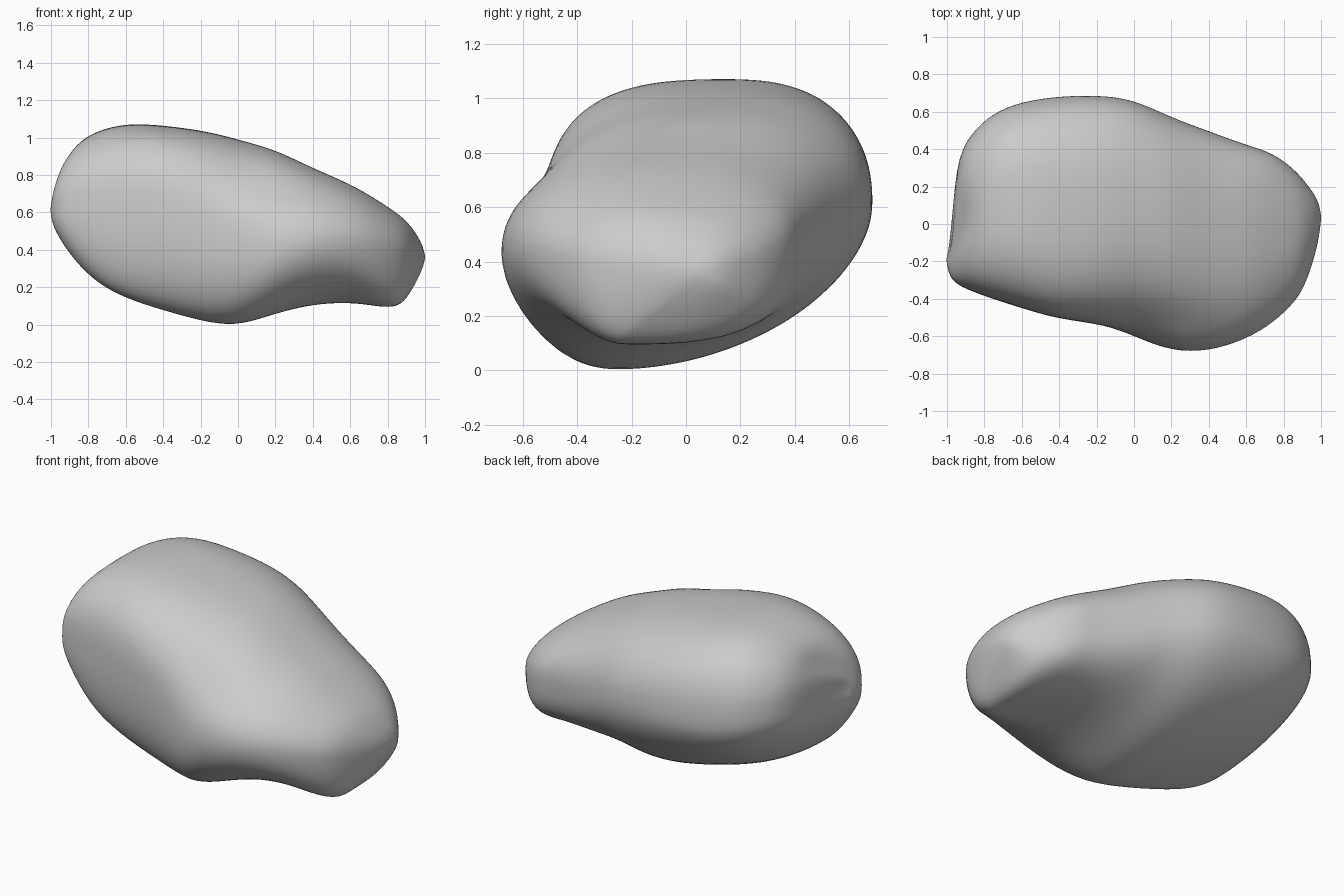
import bpy, bmesh, math
from mathutils import Vector

SEGMENTS = 40

# Cross-sections along the boulder:
# x, front y, its z, back y, its z, bottom z, its y, top z, its y
SECTIONS = [
    (-0.99, -0.27, 0.61, -0.09, 0.63, 0.53, -0.20, 0.72, -0.18),
    (-0.955, -0.32, 0.61, 0.33, 0.66, 0.46, -0.20, 0.86, 0.02),
    (-0.88, -0.355, 0.61, 0.48, 0.65, 0.35, -0.22, 0.965, 0.06),
    (-0.76, -0.40, 0.60, 0.60, 0.63, 0.22, -0.24, 1.04, 0.14),
    (-0.60, -0.45, 0.60, 0.66, 0.61, 0.135, -0.25, 1.083, 0.17),
    (-0.40, -0.515, 0.62, 0.69, 0.60, 0.075, -0.25, 1.07, 0.14),
    (-0.15, -0.535, 0.50, 0.695, 0.60, -0.002, -0.25, 1.035, 0.10),
    (0.02, -0.61, 0.38, 0.665, 0.58, -0.012, -0.24, 0.985, 0.06),
    (0.20, -0.69, 0.43, 0.57, 0.54, 0.06, -0.20, 0.943, 0.0),
    (0.40, -0.69, 0.46, 0.50, 0.50, 0.11, -0.18, 0.835, -0.08),
    (0.60, -0.62, 0.46, 0.42, 0.48, 0.12, -0.20, 0.755, -0.12),
    (0.74, -0.535, 0.44, 0.39, 0.44, 0.095, -0.23, 0.67, -0.12),
    (0.86, -0.42, 0.41, 0.29, 0.39, 0.08, -0.23, 0.59, -0.10),
    (0.92, -0.32, 0.39, 0.22, 0.37, 0.165, -0.18, 0.535, -0.06),
    (0.98, -0.13, 0.37, 0.14, 0.36, 0.28, -0.01, 0.445, 0.01),
]
LEFT_TIP = (-1.005, -0.19, 0.61)
RIGHT_TIP = (1.004, 0.04, 0.36)

# Local dents: centre, radius, push
DENTS = [
    ((-0.96, 0.04, 0.76), 0.14, (0.08, 0.0, 0.0)),
    ((0.52, -0.42, 0.16), 0.15, (0.0, 0.01, 0.02)),
    ((0.20, -0.56, 0.76), 0.17, (0.0, 0.03, -0.03)),
]


def blend(x, x0, x1, a, b):
    """Smoothly go from a (at x0) to b (at x1)."""
    t = min(1, max(0, (x - x0) / (x1 - x0)))
    return a + (b - a) * t * t * (3 - 2 * t)


def section_ring(s):
    """Four superellipse quadrants joined at the section's extreme points."""
    x, yf, zf, yb, zb, z0, y0, z1, y1 = s
    ring = []
    for i in range(SEGMENTS):
        a = 2 * math.pi * i / SEGMENTS
        c, n = math.cos(a), math.sin(a)
        side_y, side_z = (yb, zb) if c >= 0 else (yf, zf)
        end_y, end_z = (y1, z1) if n >= 0 else (y0, z0)
        if n >= 0:
            e = 0.79 if c >= 0 else blend(x, -0.3, 0.25, 0.68, 1.0)
        elif c >= 0:
            e = blend(x, 0.05, 0.6, 1.1, 0.66)
        else:
            e = blend(x, 0.05, 0.4, 0.84, 1.03)
        ring.append(Vector((x,
                            end_y + (side_y - end_y) * abs(c) ** e,
                            side_z + (end_z - side_z) * abs(n) ** e)))
    return ring


def dent(p):
    q = p.copy()
    for centre, r, push in DENTS:
        q += Vector(push) * math.exp(-((p - Vector(centre)).length / r) ** 2)
    return q


# Boulder body lofted through the sections
bm = bmesh.new()
rings = [[bm.verts.new(dent(p)) for p in section_ring(s)] for s in SECTIONS]
for a, b in zip(rings, rings[1:]):
    for i in range(SEGMENTS):
        j = (i + 1) % SEGMENTS
        bm.faces.new((a[i], a[j], b[j], b[i]))

# Rounded ends
for ring, tip in ((rings[0], LEFT_TIP), (rings[-1], RIGHT_TIP)):
    t = bm.verts.new(tip)
    for i in range(SEGMENTS):
        bm.faces.new((ring[i], ring[(i + 1) % SEGMENTS], t))
bmesh.ops.recalc_face_normals(bm, faces=bm.faces)

# Even out the creases between quadrants
for _ in range(2):
    bmesh.ops.smooth_vert(bm, verts=[v for r in rings[2:-2] for v in r], factor=0.15,
                          use_axis_y=True, use_axis_z=True)

mesh = bpy.data.meshes.new("boulder")
bm.to_mesh(mesh)
bm.free()
mesh.shade_smooth()
boulder = bpy.data.objects.new("boulder", mesh)
bpy.context.collection.objects.link(boulder)
sub = boulder.modifiers.new("smooth", 'SUBSURF')
sub.levels = sub.render_levels = 2
